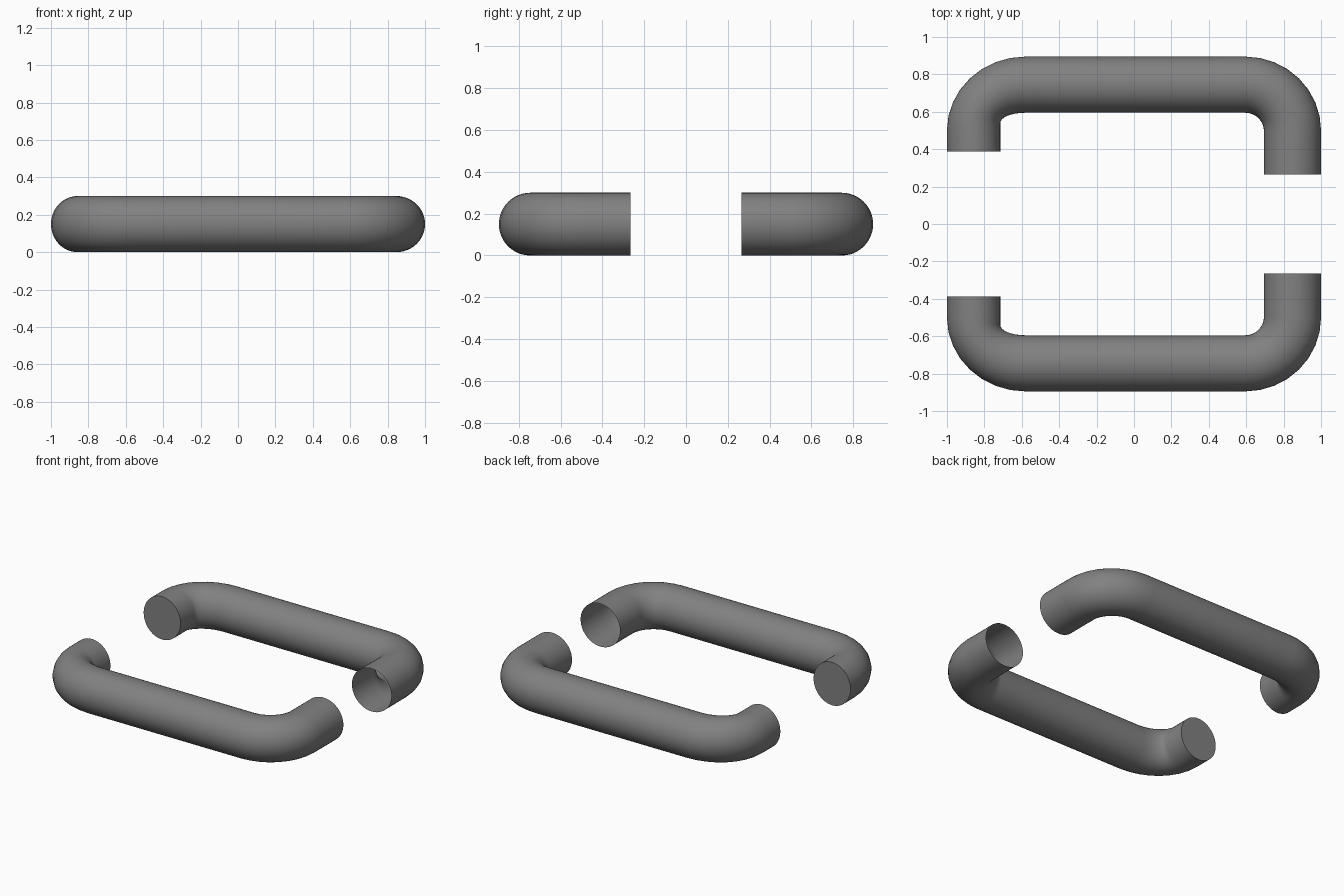
import bpy, bmesh, math
from mathutils import Vector

cube = bpy.data.objects.get("Cube")
if cube:
    bpy.data.objects.remove(cube, do_unlink=True)

grey = bpy.data.materials.new("dark grey")
grey.use_nodes = True
colour = (0.22, 0.22, 0.22, 1)
grey.diffuse_color = colour
grey.node_tree.nodes["Principled BSDF"].inputs["Base Color"].default_value = colour

SIDES, STEPS, RADIUS = 48, 8, 0.15


def bend(side, outer, inner):
    """Pairs of outer and inner points round a corner, from leg to bar.
    Each ellipse is (centre x, centre y, radius x, radius y)."""
    pairs = []
    for i in range(STEPS + 1):
        a = math.pi / 2 * i / STEPS
        pairs.append([Vector((side * (cx + rx * math.cos(a)), cy + ry * math.sin(a), 0))
                      for cx, cy, rx, ry in (outer, inner)])
    return pairs


def leg_end(pair, y):
    return [Vector((p.x, y, 0)) for p in pair]


def handle(name, direction):
    # Outline of the bent tube: short closed leg, bar, long open leg
    left = bend(-1, (0.58, 0.5, 0.42, 0.395), (0.58, 0.54, 0.135, 0.055))
    right = bend(1, (0.595, 0.5, 0.405, 0.395), (0.595, 0.495, 0.1, 0.1))
    path = [leg_end(left[0], 0.387)] + left + right[::-1] + [leg_end(right[0], 0.265)]

    # Round cross-sections spanning each outer and inner pair
    bm = bmesh.new()
    rings = []
    for outer, inner in path:
        middle, half = (outer + inner) / 2, (outer - inner) / 2
        ring = []
        for i in range(SIDES):
            a = math.tau * i / SIDES
            p = middle + half * math.cos(a)
            ring.append(bm.verts.new((p.x, direction * p.y, RADIUS * (1 + math.sin(a)))))
        rings.append(ring)
    for a, b in zip(rings, rings[1:]):
        for i in range(SIDES):
            j = (i + 1) % SIDES
            bm.faces.new((a[i], a[j], b[j], b[i]))
    bm.faces.new(rings[0])  # cap on the short leg only
    bmesh.ops.recalc_face_normals(bm, faces=bm.faces[:])

    mesh = bpy.data.meshes.new(name)
    bm.to_mesh(mesh)
    bm.free()
    mesh.materials.append(grey)
    obj = bpy.data.objects.new(name, mesh)
    bpy.context.collection.objects.link(obj)
    bpy.ops.object.select_all(action="DESELECT")
    obj.select_set(True)
    bpy.context.view_layer.objects.active = obj
    bpy.ops.object.shade_smooth_by_angle(angle=math.radians(60))


handle("front_tube", -1)
handle("back_tube", 1)
